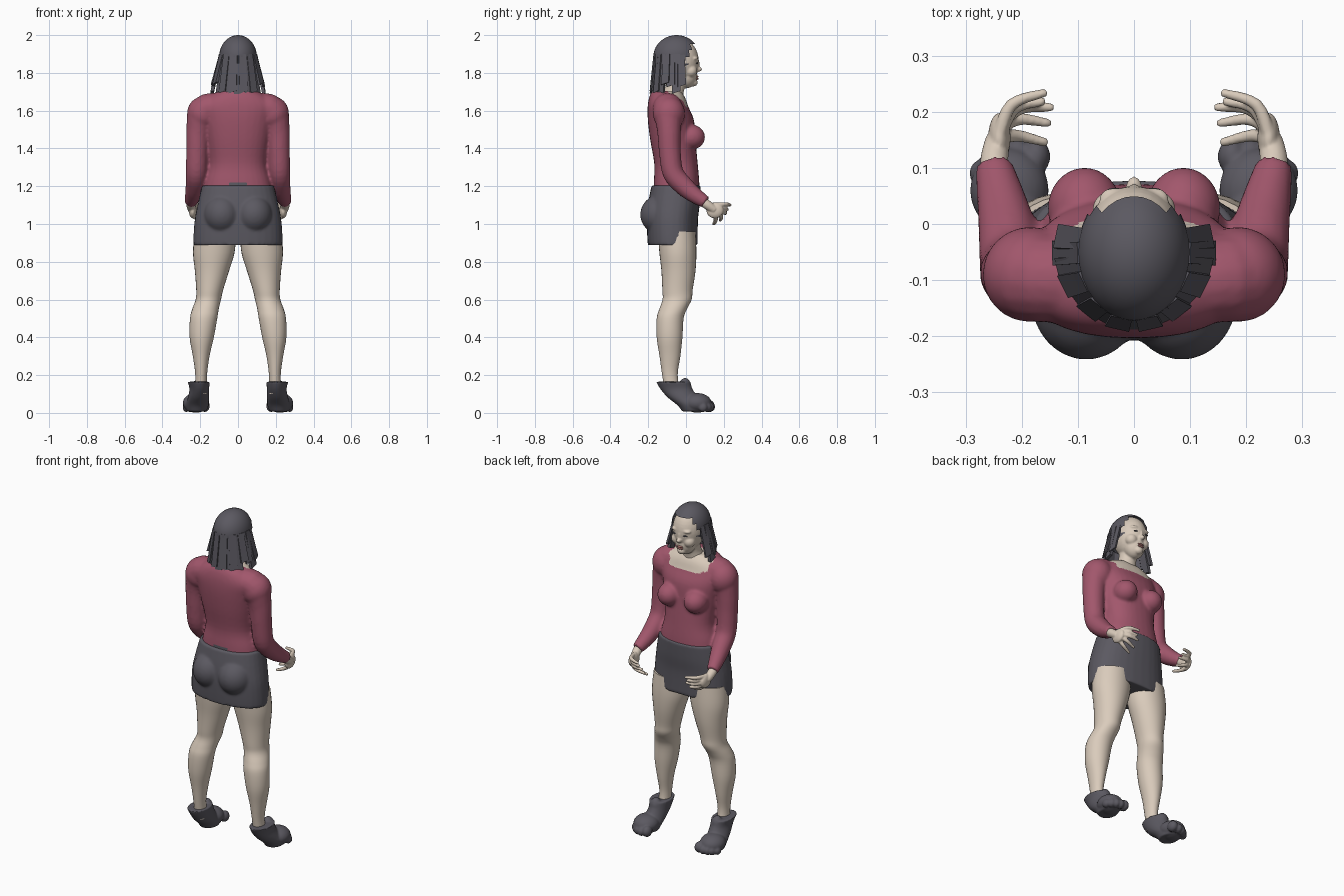
import bpy, bmesh, math
from mathutils import Vector, Matrix

if "Cube" in bpy.data.objects:
    bpy.data.objects.remove(bpy.data.objects["Cube"])


def material(name, rgb):
    m = bpy.data.materials.new(name)
    m.diffuse_color = (*rgb, 1)
    m.use_nodes = True
    m.node_tree.nodes["Principled BSDF"].inputs["Base Color"].default_value = m.diffuse_color
    return m


SKIN = material("skin", (0.70, 0.60, 0.50))
RED = material("red_knit", (0.36, 0.095, 0.15))
DARK = material("charcoal", (0.105, 0.10, 0.12))
LIP = material("lip", (0.45, 0.2, 0.18))


def spline(pts, n=4):
    """Catmull-Rom interpolation of equal-length tuples."""
    p = [Vector(q) for q in pts]
    out = []
    for i in range(len(p) - 1):
        a, b, c, d = p[max(i - 1, 0)], p[i], p[i + 1], p[min(i + 2, len(p) - 1)]
        for k in range(n):
            t = k / n
            out.append(0.5 * (2 * b + (c - a) * t + (2 * a - 5 * b + 4 * c - d) * t * t
                              + (3 * b - a - 3 * c + d) * t ** 3))
    return out + [p[-1]]


def skin_rings(bm, rings):
    vs = [[bm.verts.new(q) for q in r] for r in rings]
    n = len(vs[0])
    for a, b in zip(vs, vs[1:]):
        for i in range(n):
            bm.faces.new((a[i], a[(i + 1) % n], b[(i + 1) % n], b[i]))
    bm.faces.new(vs[0][::-1])
    bm.faces.new(vs[-1])


def loft(bm, secs, s=1, seg=32, power=2.0):
    """Horizontal oval sections given as (x, y, z, half width, half depth)."""
    rings = []
    for x, y, z, rx, ry in spline(secs):
        ring = []
        for i in range(seg):
            a = math.tau * i / seg
            c, d = math.cos(a), math.sin(a)
            ring.append((s * x + rx * math.copysign(abs(c) ** (2 / power), c),
                         y + ry * math.copysign(abs(d) ** (2 / power), d), z))
        rings.append(ring)
    skin_rings(bm, rings)


def tube(bm, pts, s=1, seg=16):
    """Round tube through (x, y, z, radius) points."""
    pts = [(Vector((s * p[0], p[1], p[2])), p[3]) for p in spline(pts)]
    rings, u = [], Vector((0.3, 1, 0.2))
    for i, (c, r) in enumerate(pts):
        t = (pts[min(i + 1, len(pts) - 1)][0] - pts[max(i - 1, 0)][0]).normalized()
        u = (u - t * u.dot(t)).normalized()
        v = t.cross(u)
        rings.append([c + r * (u * math.cos(math.tau * k / seg) + v * math.sin(math.tau * k / seg))
                      for k in range(seg)])
    skin_rings(bm, rings)


def ball(bm, c, r, s=1):
    m = Matrix.Translation((s * c[0], c[1], c[2])) @ Matrix.Diagonal((*r, 1))
    bmesh.ops.create_uvsphere(bm, u_segments=32, v_segments=20, radius=1, matrix=m)


def finish(name, bm, mats, voxel=0, smooth=0, angle=60):
    """Turn the bmesh into an object, optionally fusing its pieces into one surface."""
    bmesh.ops.recalc_face_normals(bm, faces=bm.faces)
    me = bpy.data.meshes.new(name)
    bm.to_mesh(me)
    bm.free()
    ob = bpy.data.objects.new(name, me)
    bpy.context.collection.objects.link(ob)
    if voxel:
        r = ob.modifiers.new("fuse", 'REMESH')
        r.mode, r.voxel_size = 'VOXEL', voxel
        f = ob.modifiers.new("soften", 'SMOOTH')
        f.factor, f.iterations = 0.5, smooth
        dg = bpy.context.evaluated_depsgraph_get()
        new = bpy.data.meshes.new_from_object(ob.evaluated_get(dg))
        ob.modifiers.clear()
        ob.data = new
    ob.data.materials.clear()
    for m in mats:
        ob.data.materials.append(m)
    bpy.context.view_layer.objects.active = ob
    bpy.ops.object.select_all(action='DESELECT')
    ob.select_set(True)
    bpy.ops.object.shade_smooth_by_angle(angle=math.radians(angle))
    return ob


# Sweater: torso, bust and sleeves fused
bm = bmesh.new()
loft(bm, [(0, -.05, 1.17, .183, .122), (0, -.05, 1.23, .172, .12), (0, -.053, 1.32, .152, .115),
          (0, -.07, 1.45, .17, .12), (0, -.08, 1.55, .19, .122), (0, -.095, 1.62, .20, .108),
          (0, -.10, 1.67, .16, .095), (0, -.105, 1.705, .10, .075)], power=2.3)
for s in (-1, 1):
    ball(bm, (.088, .028, 1.46), (.066, .073, .066), s)
    ball(bm, (.185, -.09, 1.585), (.085, .085, .09), s)
    tube(bm, [(.10, -.10, 1.62, .075), (.18, -.095, 1.60, .08), (.21, -.09, 1.50, .064),
              (.217, -.085, 1.38, .058), (.22, -.068, 1.27, .056), (.226, -.01, 1.20, .052),
              (.238, .05, 1.15, .043), (.25, .105, 1.115, .033)], s)
sweater = finish("sweater", bm, [RED, SKIN, DARK], .008, 6)
for p in sweater.data.polygons:
    x, y, z = p.center
    dx, dy = x / .135, (y + .05) / .085
    wave = 1 + .05 * math.sin(12 * math.atan2(dy, dx))
    if z > 1.62 and math.hypot(dx, dy) < wave and abs(x) < .16:
        p.material_index = 1          # open neckline
    elif z < 1.222 and abs(x) < .045 and y < 0:
        p.material_index = 2          # raised back of the waistband

# Skirt with rounded seat
bm = bmesh.new()
loft(bm, [(0, -.07, .888, .236, .132), (0, -.072, .95, .235, .134), (0, -.072, 1.03, .228, .136),
          (0, -.064, 1.11, .212, .137), (0, -.052, 1.205, .19, .13)], power=2.3)
for s in (-1, 1):
    ball(bm, (.085, -.135, 1.05), (.098, .107, .105), s)
finish("skirt", bm, [DARK], .008, 4)

# Legs
for s, side in ((-1, "left"), (1, "right")):
    bm = bmesh.new()
    loft(bm, [(.12, -.05, .96, .11, .10), (.128, -.043, .85, .11, .098), (.138, -.04, .75, .09, .09),
              (.15, -.045, .65, .071, .08), (.157, -.047, .60, .067, .077), (.172, -.068, .55, .07, .073),
              (.182, -.084, .50, .072, .071), (.192, -.087, .40, .064, .068), (.195, -.085, .30, .044, .055),
              (.195, -.085, .20, .031, .041), (.197, -.07, .10, .034, .04)], s)
    finish(side + "_leg", bm, [SKIN])

    # Shoe: collar, ball of the foot and toes
    bm = bmesh.new()
    loft(bm, [(.208, -.068, .165, .058, .09), (.205, -.05, .125, .052, .085),
              (.21, -.015, .08, .056, .08), (.216, .03, .04, .06, .075), (.218, .04, .008, .05, .06)], s)
    ball(bm, (.222, .06, .053), (.07, .075, .052), s)
    ball(bm, (.205, -.005, .13), (.035, .035, .055), s)
    for x, y, r in ((.175, .12, .032), (.207, .127, .027), (.232, .122, .026), (.254, .11, .025), (.274, .09, .024)):
        ball(bm, (x, y, r + .005), (r * .8, r, r), s)
    finish(side + "_shoe", bm, [DARK], .006, 2)

    # Hand: wrist, palm and curled fingers
    bm = bmesh.new()
    tube(bm, [(.247, .08, 1.125, .026), (.249, .115, 1.10, .025), (.243, .15, 1.075, .022)], s)
    ball(bm, (.24, .153, 1.072), (.02, .045, .042), s)
    for f in ([(.24, .16, 1.10), (.218, .213, 1.105), (.162, .233, 1.10)],
              [(.235, .17, 1.09), (.212, .207, 1.083), (.165, .218, 1.077)],
              [(.238, .18, 1.072), (.202, .206, 1.06), (.15, .208, 1.055)],
              [(.235, .175, 1.055), (.203, .187, 1.035), (.155, .18, 1.02)],
              [(.235, .155, 1.045), (.205, .157, 1.018), (.16, .146, 1.0)]):
        tube(bm, [(*q, r) for q, r in zip(f, (.013, .011, .008))], s, 10)
        ball(bm, f[-1], (.008, .008, .008), s)
    finish(side + "_hand", bm, [SKIN], .004, 2)

# Head and neck
bm = bmesh.new()
loft(bm, [(0, -.08, 1.62, .11, .075), (0, -.075, 1.67, .07, .06), (0, -.06, 1.72, .05, .052),
          (0, -.045, 1.78, .05, .05)])
ball(bm, (0, -.032, 1.86), (.088, .1, .122))
ball(bm, (0, .0, 1.79), (.06, .06, .072))
ball(bm, (0, .038, 1.75), (.026, .024, .022))
ball(bm, (0, .066, 1.82), (.014, .019, .014))
ball(bm, (0, .058, 1.845), (.009, .014, .032))
for s in (-1, 1):
    ball(bm, (.04, .025, 1.81), (.034, .034, .034), s)
    ball(bm, (.034, .045, 1.877), (.028, .02, .011), s)
finish("head", bm, [SKIN], .005, 3)

# Lips, eyes and brows
bm = bmesh.new()
for dz in (.005, -.006):
    ball(bm, (0, .058, 1.775 + dz), (.02, .008, .006))
finish("lips", bm, [LIP])
for s, side in ((-1, "left"), (1, "right")):
    bm = bmesh.new()
    ball(bm, (.034, .0585, 1.852), (.015, .006, .004), s)
    finish(side + "_eye", bm, [DARK])

# Hair cap with a stepped hairline
bm = bmesh.new()
ball(bm, (0, -.05, 1.885), (.1, .123, .115))


def bare(f):
    x, y, z = f.calc_center_median()
    if z > 1.95:
        return y > (.05 if abs(x) < .03 else .035)
    return y > (.025 if z > 1.89 else .005) or z < 1.82


bmesh.ops.delete(bm, geom=[f for f in bm.faces if bare(f)], context='FACES')
finish("hair_cap", bm, [DARK])

# Hanging locks around the back and sides
bm = bmesh.new()
N = 17
for i in range(N):
    a = math.radians(12 - 204 * i / (N - 1))
    c, d = math.cos(a), math.sin(a)
    back = max(0.0, -d)
    low = (1.68 if back > .55 else 1.725) + .012 * (i % 2)
    if i in (1, N - 2):
        low = 1.69
    tang = Vector((-d, c, 0))
    rings = []
    for t in (0, .35, 1):
        z = 1.9 + (low - 1.9) * t
        ctr = Vector((c * (.092 + .045 * t * (1 - .2 * back)), -.05 + d * (.112 + .02 * t), z))
        w = .019 + .003 * t
        out = Vector((c, d, 0)) * (.006 + .003 * (i % 2))
        tip = Vector((0, 0, .014 * t))
        rings.append([ctr - tang * w - out, ctr + tang * w - out + tip,
                      ctr + tang * w + out + tip, ctr - tang * w + out])
    skin_rings(bm, rings)
finish("hair_locks", bm, [DARK], angle=30)
